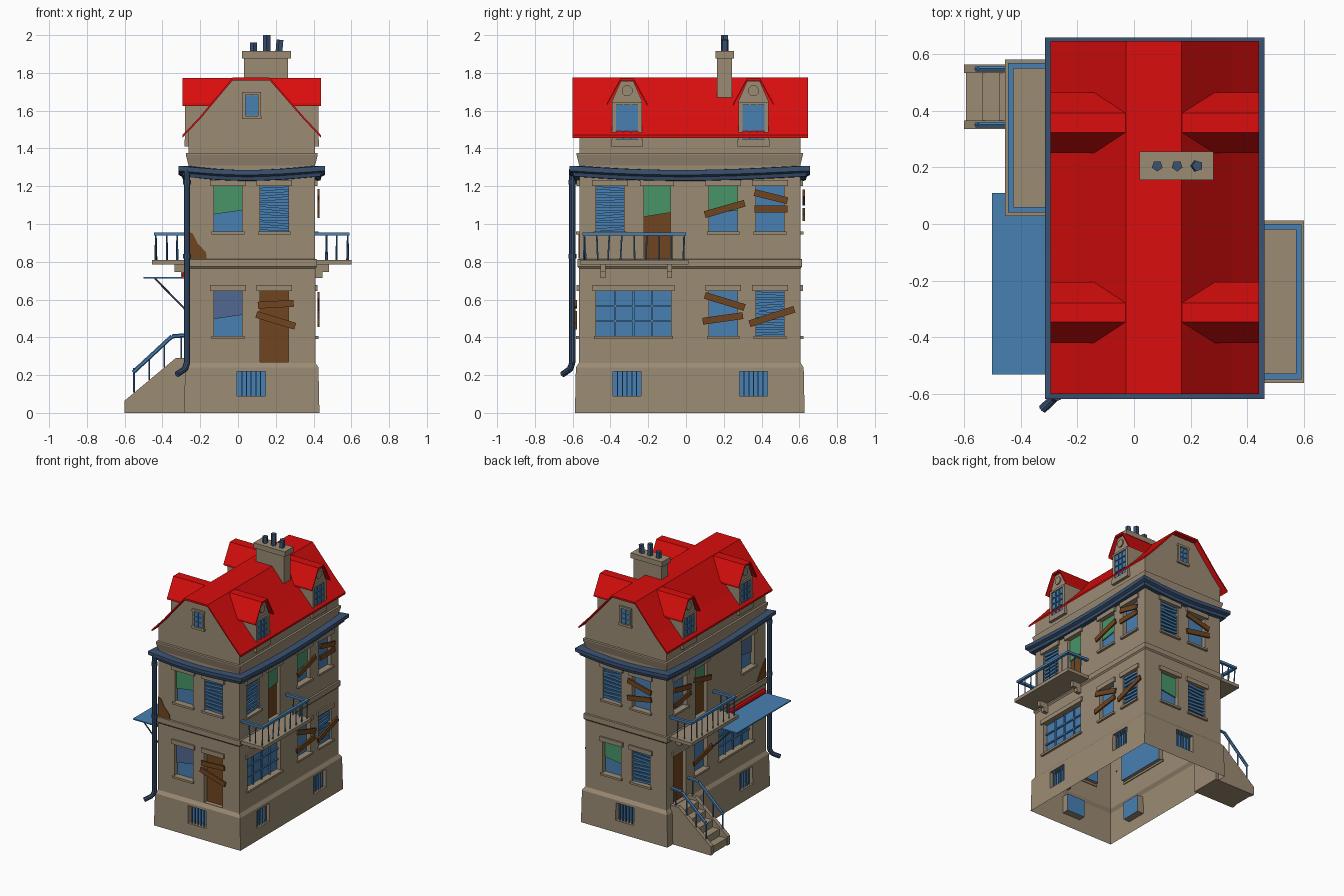
import bpy, bmesh, math, random
from mathutils import Vector, Matrix

if "Cube" in bpy.data.objects:
    bpy.data.objects.remove(bpy.data.objects["Cube"])
random.seed(4)

def material(name, rgb):
    m = bpy.data.materials.new(name)
    m.diffuse_color = (*rgb, 1)
    m.use_nodes = True
    m.node_tree.nodes["Principled BSDF"].inputs["Base Color"].default_value = m.diffuse_color
    return m

WALL = material("tan_stone", (.33, .26, .175))
GLASS = material("window_blue", (.065, .215, .45))
WOOD = material("brown_wood", (.165, .06, .014))
RED = material("roof_red", (.70, .004, .004))
IRON = material("dark_blue_metal", (.043, .085, .17))
GREEN = material("green_blind", (.065, .30, .14))
GREY = material("grey_blue_blind", (.085, .14, .29))

X0, X1, Y0, Y1 = -.262, .408, -.565, .605          # wall planes
CX, CY, HX, HY = .073, .02, .335, .585
SIDES = {                                          # (along, outward, up) -> world
    "front": lambda u, d, z: (u, Y0 - d, z),
    "back": lambda u, d, z: (u, Y1 + d, z),
    "right": lambda u, d, z: (X1 + d, u, z),
    "left": lambda u, d, z: (X0 - d, u, z),
    "world": lambda u, d, z: (u, d, z),
}
parts = {}

def mesh_for(name, mat):
    if name not in parts:
        parts[name] = (bmesh.new(), mat)
    return parts[name][0]

def prism(name, side, pts, d0, d1, mat, cap=0):
    """Extrude an outline drawn on a side of the house from depth d0 to d1."""
    bm, f = mesh_for(name, mat), SIDES[side]
    a = [bm.verts.new(f(u, d0, z)) for u, z in pts]
    b = [bm.verts.new(f(u, d1, z)) for u, z in pts]
    bm.faces.new(a).material_index = cap
    bm.faces.new(b)
    for i in range(len(pts)):
        j = (i + 1) % len(pts)
        bm.faces.new((a[i], a[j], b[j], b[i]))

def box(name, side, u0, u1, z0, z1, d0, d1, mat, tilt=0, cap=0):
    c, s = math.cos(math.radians(tilt)), math.sin(math.radians(tilt))
    uc, zc, w, h = (u0 + u1) / 2, (z0 + z1) / 2, (u1 - u0) / 2, (z1 - z0) / 2
    pts = [(uc + p * w * c - q * h * s, zc + p * w * s + q * h * c)
           for p, q in ((-1, -1), (1, -1), (1, 1), (-1, 1))]
    prism(name, side, pts, d0, d1, mat, cap)

def rod(name, p, q, r, mat, n=6):
    p, q = Vector(p), Vector(q)
    m = Matrix.Translation((p + q) / 2) @ (q - p).to_track_quat('Z', 'Y').to_matrix().to_4x4()
    bmesh.ops.create_cone(mesh_for(name, mat), cap_ends=True, segments=n, radius1=r,
                          radius2=r, depth=(q - p).length, matrix=m)

def rings(name, levels, mat, seg=1, sag=0, loop=False):
    """Rectangular rings around the house at (offset, height), skinned together."""
    bm, rows = mesh_for(name, mat), []
    for d, z in levels:
        x, y = HX + d, HY + d
        cs = [(-x, -y), (x, -y), (x, y), (-x, y)]
        row = []
        for k in range(4):
            (ax, ay), (bx, by) = cs[k], cs[(k + 1) % 4]
            for i in range(seg):
                t = i / seg
                row.append(bm.verts.new((CX + ax + (bx - ax) * t, CY + ay + (by - ay) * t,
                                         z - sag * math.sin(math.pi * t) * (1 - .3 * t))))
        rows.append(row)
    for r in range(len(rows) if loop else len(rows) - 1):
        a, b = rows[r], rows[(r + 1) % len(rows)]
        for i in range(len(a)):
            j = (i + 1) % len(a)
            bm.faces.new((a[i], a[j], b[j], b[i]))
    if not loop:
        bm.faces.new(rows[0])
        bm.faces.new(rows[-1])

def grid(side, u0, u1, z0, z1, nu, nz, d, t=.006):
    for i in range(1, nu):
        u = u0 + (u1 - u0) * i / nu
        box("window_bars", side, u - t / 2, u + t / 2, z0, z1, d, d + .01, GLASS)
    for i in range(1, nz):
        z = z0 + (z1 - z0) * i / nz
        box("window_bars", side, u0, u1, z - t / 2, z + t / 2, d, d + .01, GLASS)

def opening(side, u, z0, z1, w=.15, style="", boards=(), trim=True):
    """Recess with lintel, sill, blind, slats or bars, and nailed boards."""
    u0, u1 = u - w / 2, u + w / 2
    box("opening_cutter", side, u0, u1, z0, z1, -.03, .08, WALL, 0, 2 if style.startswith("door") else 1)
    if trim:
        box("lintels", side, u0 - .02, u1 + .02, z1, z1 + .033, -.005, .014, WALL)
        if not style.startswith("door"):
            box("sills", side, u0 - .012, u1 + .012, z0 - .015, z0, -.005, .018, WALL)
    for key, mat in (("green", GREEN), ("grey", GREY)):
        if key in style:
            h = z0 + (z1 - z0) * (.6 if "door" in style else .42)
            prism(key + "_blinds", side, [(u0, h - .01), (u1, h + .012), (u1, z1), (u0, z1)],
                  -.03, -.022, mat)
    if style == "slats":
        for i in range(9):
            z = z0 + (z1 - z0) * (i + .5) / 9
            box("broken_slats", side, u0, u1, z - .008, z + .008, -.02, -.008, GLASS,
                random.uniform(-5, 5))
    if style == "bars":
        grid(side, u0, u1, z0, z1, 6, 1, .0)
    if style == "shop":
        grid(side, u0, u1, z0, z1, 4, 3, -.025, .01)
    for bu, bz, length, tilt in boards:
        box("nailed_boards", side, bu - length / 2, bu + length / 2, bz - .018, bz + .018,
            .012, .024, WOOD, tilt)

# House body: plinth, string course and cornice in one loft
rings("house_walls", [(.023, 0), (.018, .24), (.002, .265), (.002, .765), (.01, .775), (.01, .813),
                      (0, .816), (0, 1.31), (.014, 1.365), (.014, 1.375), (.002, 1.377)], WALL)

# Openings
LOW, UP, CELLAR = (.407, .645), (.96, 1.2), (.09, .22)
opening("front", -.053, *LOW, style="grey")
opening("front", .192, .27, .645, style="door", boards=[(.2, .575, .19, 3), (.2, .49, .215, -17)])
opening("front", -.053, *UP, style="green")
opening("front", .192, *UP, style="slats")
opening("back", .19, *LOW, style="green")
opening("back", -.053, *LOW, style="slats")
opening("back", .19, *UP, style="slats")
opening("back", -.053, *UP, boards=[(-.05, 1.14, .2, 14), (-.05, 1.05, .2, -10)])
for s in ("front", "back"):
    opening(s, .07, *CELLAR, style="bars", trim=False)
opening("right", -.278, *LOW, w=.395, style="shop")
opening("right", .197, *LOW, boards=[(.205, .59, .22, -17), (.195, .5, .215, 8)])
opening("right", .445, *LOW, style="slats", boards=[(.455, .51, .25, 18)])
opening("right", -.402, *UP, style="slats")
opening("right", -.153, .82, 1.2, w=.14, style="door green")
opening("right", .197, *UP, style="green", boards=[(.205, 1.08, .22, 16)])
opening("right", .445, *UP, boards=[(.45, 1.145, .18, -14), (.45, 1.08, .175, 0)])
opening("left", -.21, *LOW, w=.395, style="shop")
opening("left", .2, *LOW, boards=[(.2, .53, .22, -15)])
opening("left", .45, .27, .645, style="door")
opening("left", .44, *UP, boards=[(.44, 1.12, .2, 12), (.44, 1.04, .2, -8)])
opening("left", .193, .82, 1.2, w=.14, style="door green", boards=[(.2, 1.1, .2, 14)])
opening("left", -.36, *UP, style="grey")
for s in ("right", "left"):
    for u in ((-.312, .357) if s == "right" else (-.312,)):
        opening(s, u, *CELLAR, style="bars", trim=False)

# Bare patch where plaster fell off at the front left corner
prism("bare_patch", "front", [(-.262, .817), (-.165, .817), (-.17, .85), (-.215, .9), (-.24, .95), (-.262, .96)],
      0, .004, WOOD)
prism("bare_patch", "left", [(-.565, .817), (-.46, .817), (-.5, .88), (-.565, .96)], 0, .004, WOOD)

# Attic gable and main roof
T = .014
roof = [(-.295, 1.47), (-.2, 1.57), (-.028, 1.775), (.167, 1.775), (.346, 1.57), (.44, 1.47)]
prism("attic", "world", [(X0, 1.376), (X0, 1.49), (-.2, 1.562), (-.03, 1.765), (.169, 1.765),
                         (.346, 1.562), (X1, 1.49), (X1, 1.376)], Y0, Y1, WALL)
prism("main_roof", "world", roof + [(x, z - T) for x, z in reversed(roof)], -.6, .645, RED)
for s in ("front", "back"):
    box("gable_windows", s, .035, .11, 1.575, 1.68, 0, .006, GLASS)
    for u0, u1, z0, z1 in ((.025, .04, 1.565, 1.69), (.105, .12, 1.565, 1.69),
                           (.022, .123, 1.685, 1.7), (.02, .125, 1.555, 1.572)):
        box("gable_window_frames", s, u0, u1, z0, z1, 0, .014, WALL)
    grid(s, .04, .105, 1.572, 1.685, 2, 3, .002, .004)

# Dormers on both slopes
for s in ("right", "left"):
    for y in (-.312, .357):
        prism("dormer_walls", s, [(y - .08, 1.41), (y + .08, 1.41), (y + .08, 1.65), (y + .033, 1.757),
                                  (y - .033, 1.757), (y - .08, 1.65)], -.2, .008, WALL)
        cap = [(y - .107, 1.64), (y - .034, 1.773), (y + .034, 1.773), (y + .107, 1.64)]
        prism("dormer_roofs", s, cap + [(u, z - T) for u, z in reversed(cap)], -.24, .032, RED)
        box("dormer_glass", s, y - .058, y + .058, 1.45, 1.63, .008, .011, GLASS)
        grid(s, y - .058, y + .058, 1.45, 1.63, 3, 4, .008)
        for u in (y - .069, y + .069):
            box("dormer_trim", s, u - .011, u + .011, 1.44, 1.63, .008, .018, WALL)
        box("dormer_trim", s, y - .084, y + .084, 1.41, 1.448, .0, .022, WALL)
        box("dormer_trim", s, y - .08, y + .08, 1.63, 1.645, .0, .02, WALL)
        prism("dormer_rosettes", s, [(y + .03 * math.cos(a * math.pi / 4 + .39), 1.705 + .03 * math.sin(a * math.pi / 4 + .39))
                                     for a in range(8)], .0, .016, WALL)

# Chimney with three pots
box("chimney", "world", .033, .265, 1.67, 1.88, .165, .243, WALL)
box("chimney_cap", "world", .02, .28, 1.877, 1.915, .155, .255, WALL)
for x, top, lean in ((.082, 1.962, 0), (.152, 2, 0), (.218, 1.975, .006)):
    rod("chimney_pots", (x, .205, 1.9), (x + lean, .205, top), .02, IRON, 5)

# Sagging gutter and downpipe
rings("gutter", [(-.01, 1.248), (.028, 1.252), (.034, 1.272), (.052, 1.282), (.052, 1.308), (-.01, 1.308)],
      IRON, seg=10, sag=.026, loop=True)
path = [(-.27, -.602, 1.29), (-.27, -.602, .265), (-.282, -.614, .232), (-.322, -.652, .205)]
for p, q in zip(path, path[1:]):
    rod("downpipe", p, q, .0165, IRON, 10)
for z in (.83, 1.22):
    rod("downpipe", (-.27, -.602, z - .012), (-.27, -.602, z + .012), .021, IRON, 10)

# Balconies with bent balusters
def balcony(side, u0, u1):
    f = SIDES[side]
    box("balcony_slabs", side, u0, u1, .785, .81, -.01, .192, WALL)
    a, b = u0 + .012, u1 - .012
    box("balcony_rails", side, a, b, .938, .955, .163, .183, GLASS)
    for u in (a, b - .02):
        box("balcony_rails", side, u, u + .02, .938, .955, 0, .183, GLASS)
    def post(u, d):
        j = random.uniform(-.008, .008)
        rod("balusters", f(u + j, d + j / 2, .81), f(u, d, .942), .0045, GLASS, 5)
    for i in range(9):
        post(a + .01 + (b - a - .02) * i / 8, .173)
    for d in (.06, .115):
        post(a + .01, d)
        post(b - .01, d)
    for u in (u0 + .12, u1 - .1):
        box("balcony_brackets", side, u - .013, u + .013, .745, .786, 0, .075, WALL)
        box("balcony_brackets", side, u - .013, u + .013, .715, .745, 0, .04, WALL)

balcony("right", -.56, .012)
balcony("left", .028, .58)

# Awning with struts and red roller
box("awning", "world", -.5, -.265, .712, .72, -.53, .11, GLASS)
rod("awning_roller", (-.28, -.53, .73), (-.28, .11, .73), .018, RED, 8)
for y in (-.5, .08):
    rod("awning_struts", (-.44, y, .712), (-.262, y, .53), .005, IRON)

# Side stairs with railings
for y in (.335, .533):
    prism("stair_sides", "world", [(-.6, 0), (-.6, .065), (-.33, .29), (-.26, .29), (-.26, 0)], y, y + .03, WALL)
    yc = y + .015
    rail = [(-.555, yc, .215), (-.35, yc, .405), (-.265, yc, .412)]
    for p, q in zip(rail, rail[1:]):
        rod("stair_rails", p, q, .011, GLASS)
    for x in (-.55, -.47, -.39, -.3):
        foot = min(.29, .065 + (x + .6) * .833)
        rod("stair_rails", (x, yc, foot), (x, yc, min(.41, foot + .13)), .005, GLASS, 5)
for i in range(5):
    box("stair_steps", "world", -.36 - .058 * i, -.26, 0, .265 - .053 * i, .36, .54, WALL)

# Turn every collected mesh into an object
objects = {}
for name, (bm, mat) in parts.items():
    bmesh.ops.recalc_face_normals(bm, faces=bm.faces)
    me = bpy.data.meshes.new(name)
    bm.to_mesh(me)
    bm.free()
    for m in ((WALL, GLASS, WOOD) if name in ("house_walls", "opening_cutter") else (mat,)):
        me.materials.append(m)
    objects[name] = bpy.data.objects.new(name, me)
    bpy.context.collection.objects.link(objects[name])

# Cut the openings, then open the underside of the shell
walls, cutter = objects["house_walls"], objects["opening_cutter"]
mod = walls.modifiers.new("openings", 'BOOLEAN')
mod.operation, mod.solver, mod.object = 'DIFFERENCE', 'EXACT', cutter
bpy.context.view_layer.objects.active = walls
bpy.ops.object.modifier_apply(modifier=mod.name)
bpy.data.objects.remove(cutter)
bm = bmesh.new()
bm.from_mesh(walls.data)
bmesh.ops.delete(bm, geom=[f for f in bm.faces if f.calc_center_median().z < .001], context='FACES_ONLY')
bm.to_mesh(walls.data)
bm.free()
